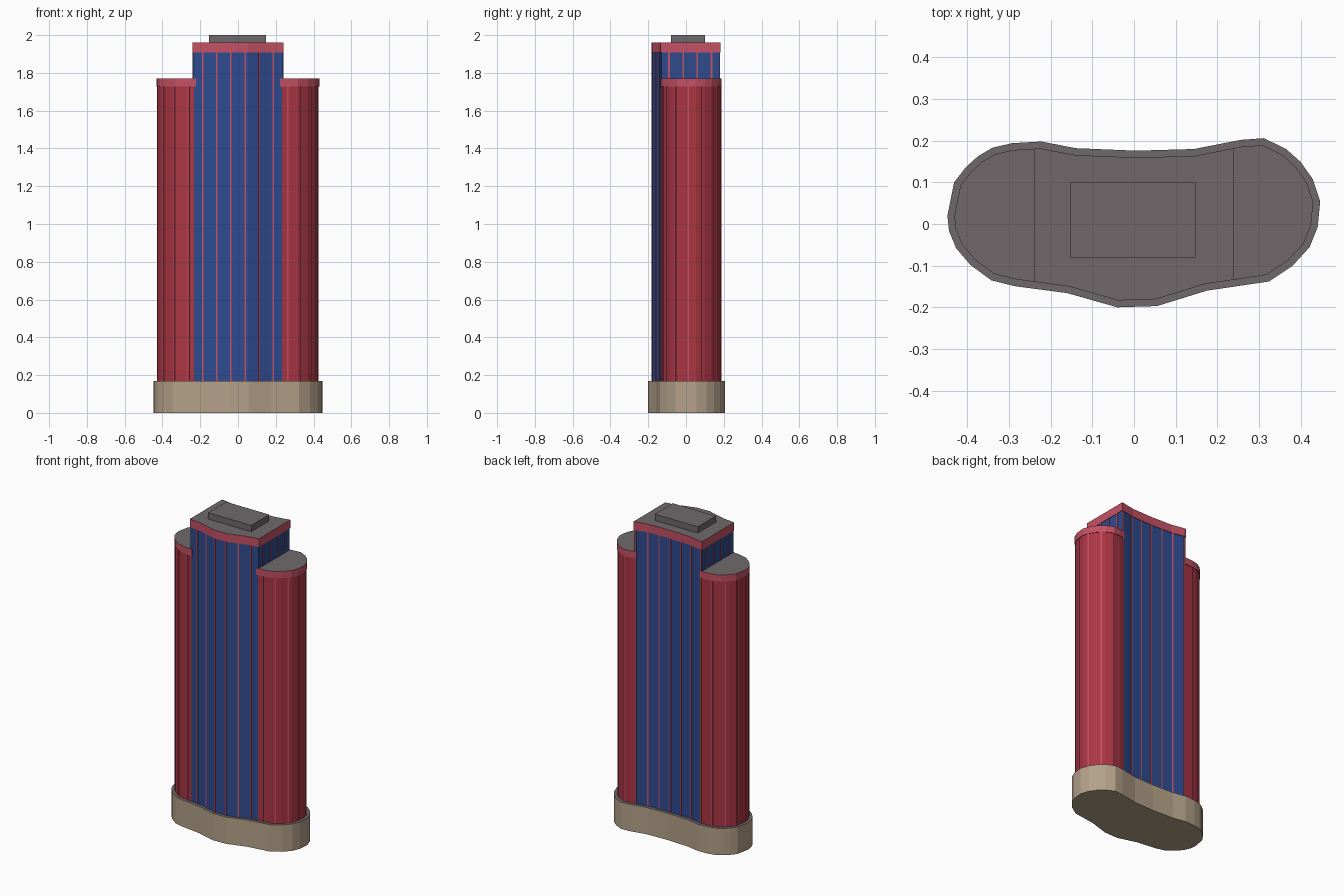
import bpy, bmesh
from mathutils import Vector

if "Cube" in bpy.data.objects:
    bpy.data.objects.remove(bpy.data.objects["Cube"])


def material(name, r, g, b):
    m = bpy.data.materials.new(name)
    lin = [((c / 255 + 0.055) / 1.055) ** 2.4 for c in (r, g, b)]
    m.diffuse_color = (*lin, 1)
    m.use_nodes = True
    m.node_tree.nodes["Principled BSDF"].inputs["Base Color"].default_value = m.diffuse_color
    return m


TAN = material("tan stone", 180, 161, 137)
GREY = material("roof grey", 112, 105, 107)
RED = material("dark red", 170, 53, 67)
BLUE = material("glass blue", 46, 75, 143)
PINK = material("trim pink red", 196, 81, 100)

# Footprint of the base, counter-clockwise seen from above
OUTLINE = [Vector(p) for p in reversed([
    (-.448, .02), (-.432, .10), (-.403, .137), (-.374, .163), (-.34, .183),
    (-.293, .194), (-.223, .198), (-.14, .182), (.005, .176), (.144, .18),
    (.257, .202), (.312, .206), (.365, .18), (.40, .149), (.429, .108),
    (.447, .055), (.441, -.007), (.422, -.055), (.381, -.10), (.324, -.138),
    (.175, -.16), (.055, -.197), (-.04, -.20), (-.16, -.166), (-.288, -.149),
    (-.343, -.135), (-.393, -.098), (-.427, -.058), (-.444, -.017)])]
SPLIT = 0.232
CROWN = 0.237


def inset(pts, d):
    """Move every side of the polygon inwards by d."""
    out = []
    for i, p in enumerate(pts):
        a = (p - pts[i - 1]).normalized()
        b = (pts[(i + 1) % len(pts)] - p).normalized()
        na, nb = Vector((-a.y, a.x)), Vector((-b.y, b.x))
        out.append(p + (na + nb) * d / (1 + na.dot(nb)))
    return out


def clip(pts, x0, side):
    """Keep the part of the polygon where side * (x - x0) >= 0."""
    out = []
    for i, q in enumerate(pts):
        p = pts[i - 1]
        dp, dq = side * (p.x - x0), side * (q.x - x0)
        if dp * dq < 0:
            out.append(p.lerp(q, dp / (dp - dq)))
        if dq >= 0:
            out.append(q)
    return out


def middle(pts, x):
    return clip(clip(pts, -x, 1), x, -1)


def prism(name, pts, z0, z1, side_mat, top_mat):
    bm = bmesh.new()
    low = [bm.verts.new((p.x, p.y, z0)) for p in pts]
    high = [bm.verts.new((p.x, p.y, z1)) for p in pts]
    bm.faces.new(low[::-1])
    bm.faces.new(high).material_index = 1
    n = len(pts)
    for i in range(n):
        j = (i + 1) % n
        bm.faces.new((low[i], low[j], high[j], high[i]))
    me = bpy.data.meshes.new(name)
    bm.to_mesh(me)
    bm.free()
    me.materials.append(side_mat)
    me.materials.append(top_mat)
    ob = bpy.data.objects.new(name, me)
    bpy.context.collection.objects.link(ob)
    return ob


def rect(x0, x1, y0, y1):
    return [Vector(p) for p in ((x0, y0), (x1, y0), (x1, y1), (x0, y1))]


def rib(name, p, t, z0, z1):
    """Thin upright strip at p on a wall running in direction t."""
    t, n = t * 0.004, Vector((t.y, -t.x)) * 0.003
    prism(name, [p - t - n, p - t + n, p + t + n, p + t - n][::-1],
          z0, z1, PINK, PINK)


body = inset(OUTLINE, 0.02)
trim = inset(OUTLINE, 0.0165)

# Stone base with grey ledge
prism("base", OUTLINE, 0, 0.17, TAN, GREY)

# Red rounded wings with trim bands
for label, s in (("left", -1), ("right", 1)):
    prism(label + "_wing", clip(body, s * SPLIT, s), 0.17, 1.727, RED, RED)
    prism(label + "_wing_trim", clip(trim, s * 0.223, s),
          1.727, 1.77, PINK, GREY)

# Blue central shaft, crown and crown trim
prism("central_shaft", middle(body, SPLIT), 0.17, 1.77, BLUE, BLUE)
prism("crown", middle(body, CROWN), 1.77, 1.907, BLUE, BLUE)
prism("crown_trim", middle(trim, CROWN + 0.003), 1.907, 1.96, PINK, GREY)

# Roof plant box
prism("roof_box", rect(-0.153, 0.149, -0.08, 0.10), 1.96, 2.0, GREY, GREY)

# Thin ribs evenly spaced around the walls, starting at the front
start = min(range(len(body)), key=lambda i: body[i].y)
loop = body[start:] + body[:start + 1]
total = sum((b - a).length for a, b in zip(loop, loop[1:]))
step = total / round(total / 0.0755)
pos, walked, count = 0.0, 0.0, 0
for a, b in zip(loop, loop[1:]):
    length = (b - a).length
    while pos < walked + length and pos < total - step / 2:
        p = a.lerp(b, (pos - walked) / length)
        count += 1
        z1 = 1.907 if abs(p.x) < CROWN else 1.727
        rib(f"wall_rib_{count}", p, (b - a).normalized(), 0.17, z1)
        pos += step
    walked += length

# Ribs on the end walls of the crown
for label, s in (("left", -1), ("right", 1)):
    for k in range(4):
        rib(f"{label}_crown_rib_{k + 1}", Vector((s * CROWN, -0.09 + 0.075 * k)),
            Vector((0, s)), 1.77, 1.907)
